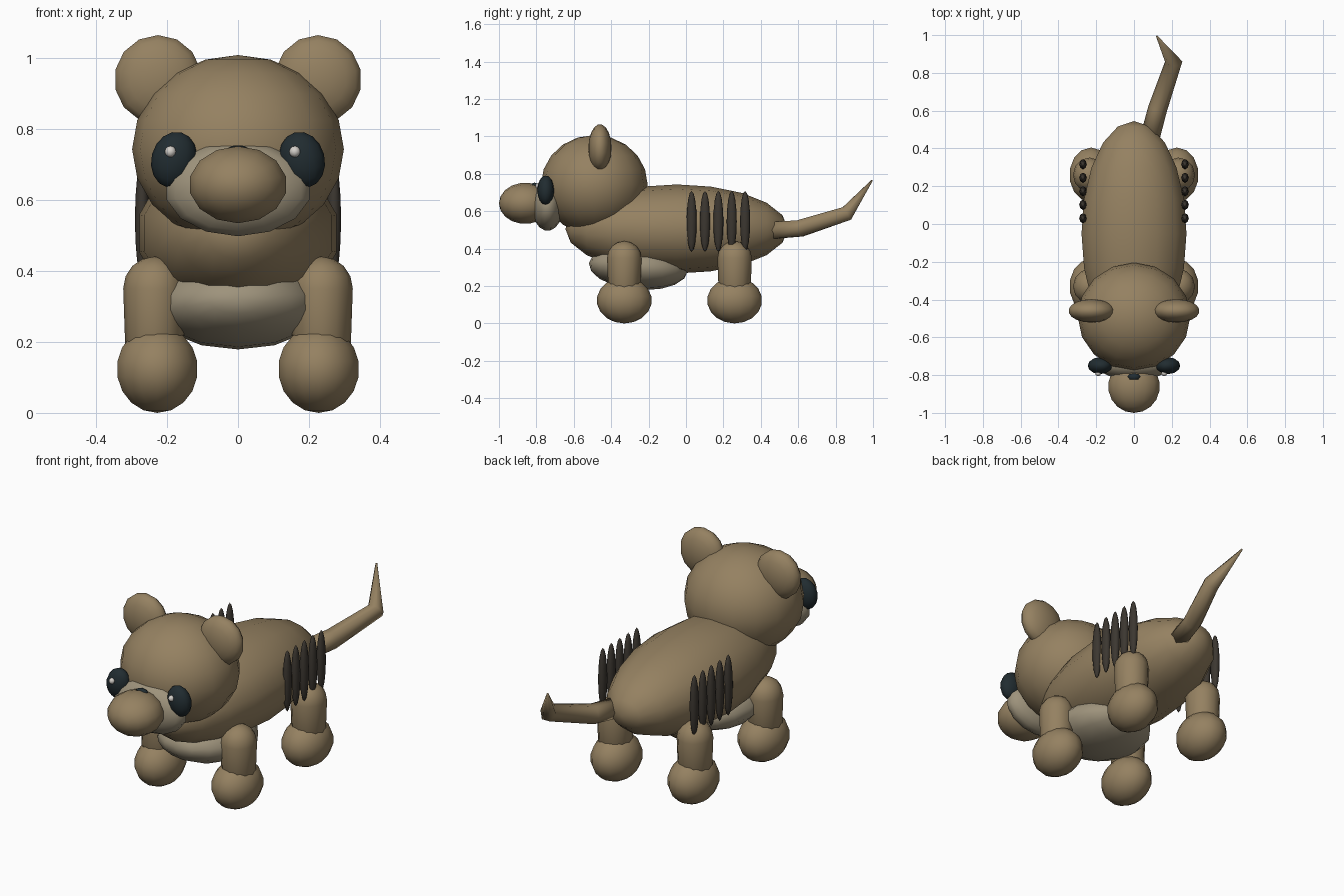
import bpy, bmesh, math
from mathutils import Matrix, Vector

if "Cube" in bpy.data.objects:
    bpy.data.objects.remove(bpy.data.objects["Cube"])


def material(name, rgb):
    m = bpy.data.materials.new(name)
    m.diffuse_color = (*rgb, 1)
    m.use_nodes = True
    m.node_tree.nodes["Principled BSDF"].inputs["Base Color"].default_value = m.diffuse_color
    return m


FUR = material("fur", (0.30, 0.22, 0.12))
PALE = material("pale_fur", (0.34, 0.29, 0.20))
DARK = material("dark_eye", (0.015, 0.025, 0.03))
STRIPE = material("stripe", (0.045, 0.038, 0.03))
GLINT = material("glint", (0.65, 0.62, 0.58))


def finish(name, bm, mat):
    bmesh.ops.recalc_face_normals(bm, faces=bm.faces)
    for f in bm.faces:
        f.smooth = True
    mesh = bpy.data.meshes.new(name)
    bm.to_mesh(mesh)
    bm.free()
    mesh.materials.append(mat)
    ob = bpy.data.objects.new(name, mesh)
    bpy.context.collection.objects.link(ob)
    return ob


def ellipsoid(name, centre, radii, mat, axis="Z", tilt=(0, 0), seg=14, rings=9, stretch=0):
    """Low-poly ellipsoid; stretch pulls the lower half down into a capsule."""
    bm = bmesh.new()
    bmesh.ops.create_uvsphere(bm, u_segments=seg, v_segments=rings, radius=1)
    if axis == "Y":
        bm.transform(Matrix.Rotation(math.pi / 2, 4, "X"))
    bm.transform(Matrix.Diagonal((*radii, 1)))
    for v in bm.verts:
        if v.co.z < -0.01:
            v.co.z -= stretch
    rot = Matrix.Rotation(tilt[0], 4, "X") @ Matrix.Rotation(tilt[1], 4, "Y")
    bm.transform(Matrix.Translation(centre) @ rot)
    return finish(name, bm, mat)


def tube(name, path, sides, mat):
    """Tapered tube through (x, y, z, radius) points."""
    bm = bmesh.new()
    pts = [Vector(p[:3]) for p in path]
    rings = []
    for i, p in enumerate(pts):
        d = (pts[min(i + 1, len(pts) - 1)] - pts[max(i - 1, 0)]).normalized()
        u = d.cross(Vector((0, 0, 1))).normalized()
        w = u.cross(d)
        rings.append([bm.verts.new(p + path[i][3] * (math.cos(a) * u + math.sin(a) * w))
                      for a in (2 * math.pi * k / sides for k in range(sides))])
    for a, b in zip(rings, rings[1:]):
        for k in range(sides):
            j = (k + 1) % sides
            bm.faces.new((a[k], a[j], b[j], b[k]))
    bm.faces.new(rings[0])
    bm.faces.new(rings[-1])
    return finish(name, bm, mat)


# Torso and head
ellipsoid("body", (0, -0.05, 0.505), (0.285, 0.595, 0.238), FUR, "Y", rings=10)
ellipsoid("belly", (0, -0.255, 0.30), (0.24, 0.265, 0.12), PALE, "Y", tilt=(-0.08, 0))
ellipsoid("head", (0, -0.49, 0.742), (0.298, 0.285, 0.265), FUR, seg=16, rings=10)
ellipsoid("muzzle", (0, -0.74, 0.63), (0.21, 0.085, 0.135), PALE, "Y")
ellipsoid("snout", (0, -0.86, 0.642), (0.14, 0.14, 0.11), FUR, "Y")
ellipsoid("nose", (0, -0.81, 0.735), (0.035, 0.02, 0.018), DARK, seg=8, rings=6)

for s, side in ((-1, "left"), (1, "right")):
    # Ears and eyes
    ellipsoid(f"{side}_ear", (s * 0.225, -0.46, 0.938), (0.125, 0.062, 0.127), FUR, "Y")
    ellipsoid(f"{side}_eye", (s * 0.18, -0.75, 0.712), (0.064, 0.045, 0.08), DARK,
              tilt=(0, -s * 0.25), seg=12, rings=8)
    ellipsoid(f"{side}_eye_glint", (s * 0.175 - 0.015, -0.79, 0.735), (0.016,) * 3,
              GLINT, seg=8, rings=6)
    # Legs and feet
    for y, end in ((-0.33, "front"), (0.26, "back")):
        ellipsoid(f"{end}_{side}_leg", (s * 0.235, y, 0.35), (0.088, 0.092, 0.09), FUR,
                  seg=12, rings=8, stretch=0.16)
        ellipsoid(f"{end}_{side}_foot", (s * 0.227, y, 0.123), (0.117, 0.147, 0.123), FUR)
    # Flank stripes
    for i in range(5):
        ellipsoid(f"{side}_stripe_{i + 1}", (s * 0.27, 0.03 + 0.0715 * i, 0.545),
                  (0.02, 0.027, 0.163), STRIPE, seg=8, rings=8)

# Tail
tube("tail", [(0.085, 0.46, 0.497, 0.052), (0.125, 0.61, 0.508, 0.051),
              (0.21, 0.86, 0.588, 0.046), (0.12, 0.995, 0.765, 0.004)], 6, FUR)
